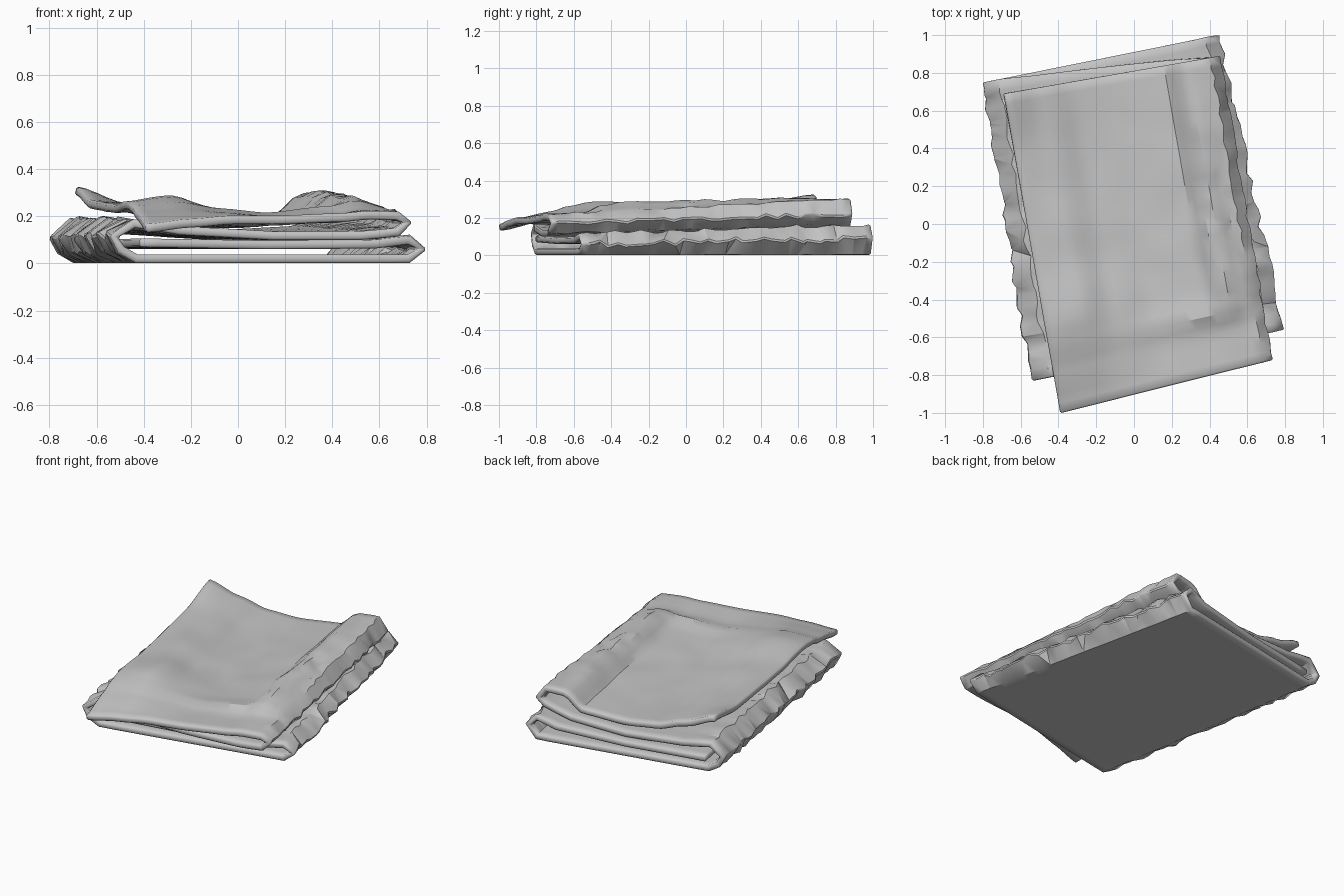
import bpy, bmesh, math, random
from mathutils import Vector, noise

random.seed(11)
if "Cube" in bpy.data.objects:
    bpy.data.objects.remove(bpy.data.objects["Cube"], do_unlink=True)

grey = bpy.data.materials.new("cloth grey")
grey.use_nodes = True
COLOUR = (0.56, 0.56, 0.56, 1)
grey.diffuse_color = COLOUR
grey.node_tree.nodes["Principled BSDF"].inputs["Base Color"].default_value = COLOUR

# Footprints of the lower and upper folds: front left, front right, back right, back left
LOWER = [Vector(p) for p in ((-.535, -.83), (.79, -.56), (.445, 1.0), (-.795, .75))]
UPPER = [Vector(p) for p in ((-.39, -1.0), (.735, -.72), (.455, .89), (-.69, .69))]

# Folded section: across, front height, back height, share of upper footprint, crumple
SECTION = [
    (.09, .088, .08, 0, 0), (.5, .079, .08, 0, 0), (.85, .082, .105, 0, .1),
    (.95, .098, .15, 0, .8), (.995, .06, .09, 0, 1), (.95, .02, .02, 0, 0),
    (.08, .02, .02, 0, 0), (.03, .06, .055, 0, .7), (.007, .115, .105, 0, 1),
    (.07, .17, .175, 0, .8), (.2, .14, .145, .2, .2), (.5, .118, .12, .5, 0),
    (.8, .118, .14, .8, 0), (.95, .132, .185, 1, .4), (.99, .172, .222, 1, .7),
    (.95, .202, .285, 1, .5)]

# Heights of the rumpled top layer, front to back
ACROSS = [0, .17, .33, .5, .74, .84, .95]
ALONG = [0, .14, .19, .27, .5, .8, 1]
TOP = [
    (.148, .17, .185, .185, .195, .205, .202),
    (.2, .215, .2, .18, .19, .207, .208),
    (.225, .245, .215, .2, .225, .25, .22),
    (.245, .27, .215, .18, .205, .27, .225),
    (.235, .245, .188, .17, .198, .278, .235),
    (.25, .23, .175, .168, .195, .292, .262),
    (.31, .24, .188, .172, .19, .28, .287)]


def lerp(a, b, f):
    return a + (b - a) * f


def ease(values, x):
    """Index and smoothed fraction of x within a rising list."""
    i = max(k for k in range(len(values) - 1) if values[k] <= x or k == 0)
    f = min(1, max(0, (x - values[i]) / (values[i + 1] - values[i])))
    return i, lerp(f, f * f * (3 - 2 * f), .7)


def top_height(u, t):
    # The inner crease wanders along the length, and the ridge beside it is lumpy
    middle = math.sin(math.pi * t)
    wander = .035 * noise.noise(Vector((1, t * 6, 5))) * middle
    i, f = ease(ACROSS, u + wander)
    k, g = ease(ALONG, t)
    z = lerp(lerp(TOP[k][i], TOP[k][i + 1], f), lerp(TOP[k + 1][i], TOP[k + 1][i + 1], f), g)
    ridge = max(0, 1 - abs(u - .87) / .1)
    lumps = .02 * ridge * noise.noise(Vector((u * 14, t * 16, 9)))
    return z + middle * (.009 * noise.noise(Vector((u * 7, t * 8, 3))) + lumps)


def footprint(quad, u, t):
    return lerp(lerp(quad[0], quad[1], u), lerp(quad[3], quad[2], u), t)


# Subdivide the section, then add the top layer back to its free left edge
path = []
for a, b in zip(SECTION, SECTION[1:]):
    steps = max(1, round(abs(b[0] - a[0]) / .06))
    path += [tuple(lerp(p, q, n / steps) for p, q in zip(a, b)) for n in range(steps)]
path.append(SECTION[-1])
folded = len(path)
path += [(.95 * (1 - n / 28), 0, 0, 1, 0) for n in range(1, 29)]

# Folded cloth surface
ROWS = 32
bm = bmesh.new()
grid = []
for r in range(ROWS + 1):
    t = r / ROWS
    row = []
    shake = 0 if r in (0, ROWS) else 1
    for n, (u, front, back, w, crumple) in enumerate(path):
        amount = crumple * shake
        z = lerp(front, back, t) if n < folded else top_height(u, t)
        u += amount * random.uniform(-.014, .01)
        z += amount * random.uniform(-.014, .014)
        tt = t + amount * random.uniform(-.01, .01)
        p = lerp(footprint(LOWER, u, tt), footprint(UPPER, u, tt), w)
        row.append(bm.verts.new((p.x, p.y, max(z, .02))))
    grid.append(row)
for a, b in zip(grid, grid[1:]):
    for n in range(len(path) - 1):
        bm.faces.new((a[n], a[n + 1], b[n + 1], b[n]))

# Split the crumpled fold faces into facets
bmesh.ops.triangulate(bm, faces=bm.faces[:], quad_method='SHORT_EDGE')
mesh = bpy.data.meshes.new("folded_cloth")
bm.to_mesh(mesh)
bm.free()
mesh.materials.append(grey)
cloth = bpy.data.objects.new("folded_cloth", mesh)
bpy.context.collection.objects.link(cloth)

# Thickness, and a chamfered hem around the open edges
solid = cloth.modifiers.new("thickness", 'SOLIDIFY')
solid.thickness = .037
solid.offset = 0
hem = cloth.modifiers.new("hem", 'BEVEL')
hem.width = .01
hem.segments = 1
hem.limit_method = 'ANGLE'
hem.angle_limit = math.radians(75)

bpy.context.view_layer.objects.active = cloth
cloth.select_set(True)
bpy.ops.object.shade_smooth_by_angle(angle=math.radians(30))
